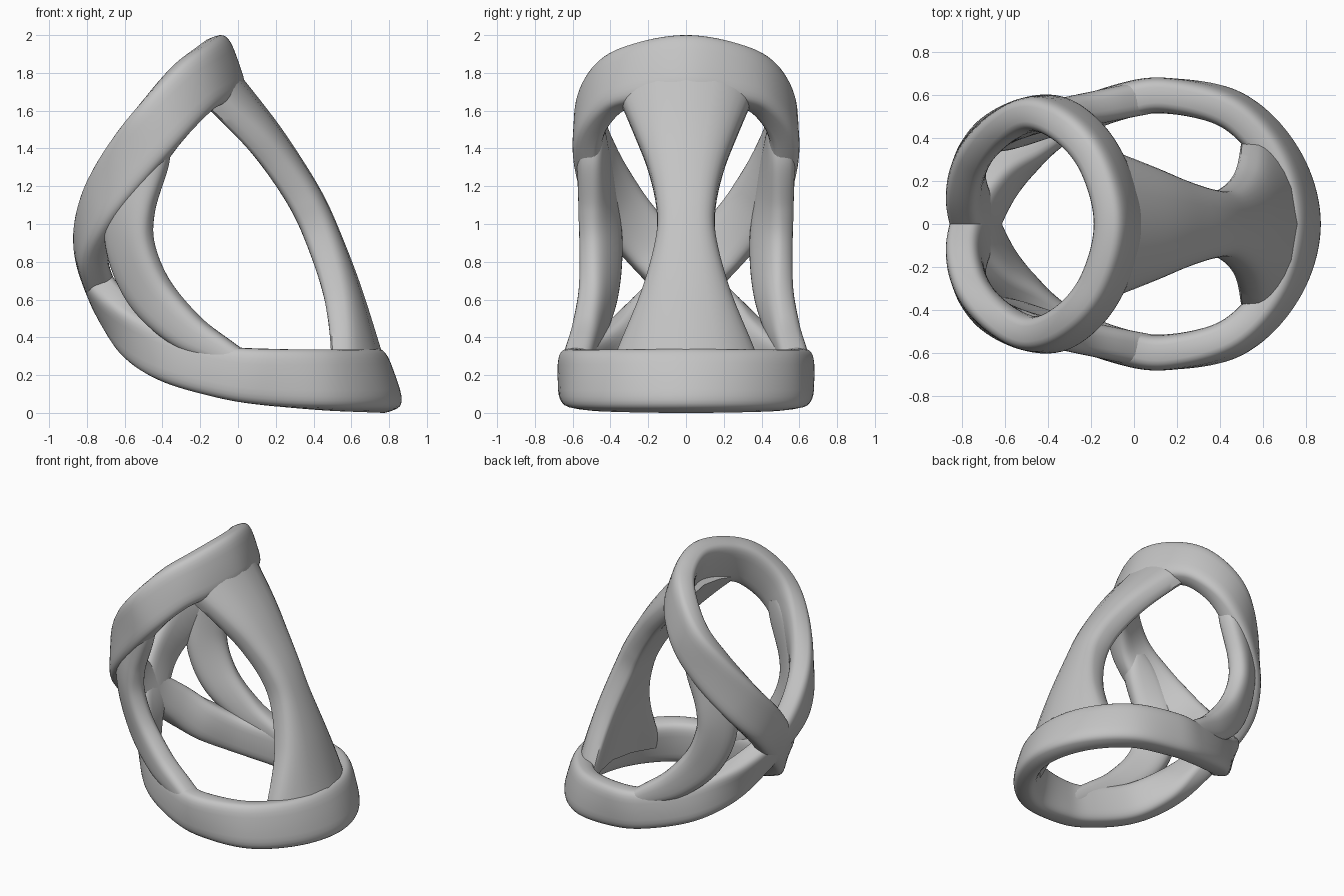
import bpy, math
from mathutils import Vector

cube = bpy.data.objects.get("Cube")
if cube:
    bpy.data.objects.remove(cube, do_unlink=True)

# Single matte grey
grey = bpy.data.materials.new("matte grey")
grey.use_nodes = True
COLOUR = (0.55, 0.55, 0.55, 1)
grey.diffuse_color = COLOUR
grey.node_tree.nodes["Principled BSDF"].inputs["Base Color"].default_value = COLOUR

SIDES = 28


def outline(power):
    """Rounded-rectangle section with unit half sizes."""
    pts = []
    for i in range(SIDES):
        a = math.tau * i / SIDES
        c, s = math.cos(a), math.sin(a)
        pts.append((math.copysign(abs(c) ** (2 / power), c),
                    math.copysign(abs(s) ** (2 / power), s)))
    return pts


def spline(rows, closed, steps):
    """Smooth curve through rows of numbers."""
    n = len(rows)
    at = lambda i: rows[i % n] if closed else rows[max(0, min(n - 1, i))]
    out = []
    for i in range(n if closed else n - 1):
        a, b, c, d = (at(i + k) for k in (-1, 0, 1, 2))
        for s in range(steps):
            t = s / steps
            out.append([0.5 * (2 * q + (r - p) * t + (2 * p - 5 * q + 4 * r - w) * t * t
                               + (3 * q - p - 3 * r + w) * t ** 3)
                        for p, q, r, w in zip(a, b, c, d)])
    if not closed:
        out.append(list(rows[-1]))
    return out


def sweep(name, rows, closed=False, thick=0.083, power=3.6, bend=0.0, steps=10):
    """Rows hold centre, outward direction and half width of the band."""
    path = spline(rows, closed, steps)
    n = len(path)
    verts, faces = [], []
    for i, row in enumerate(path):
        lo, hi = ((i - 1) % n, (i + 1) % n) if closed else (max(i - 1, 0), min(i + 1, n - 1))
        tangent = (Vector(path[hi][:3]) - Vector(path[lo][:3])).normalized()
        out = Vector(row[3:6])
        across = tangent.cross(out).normalized()
        out = across.cross(tangent).normalized()
        for u, v in outline(power):
            w = u * row[6]
            verts.append(Vector(row[:3]) + across * w + out * (v * thick - bend * w * w))
    for i in range(n if closed else n - 1):
        for k in range(SIDES):
            a, b = i * SIDES, (i + 1) % n * SIDES
            m = (k + 1) % SIDES
            faces.append((a + k, a + m, b + m, b + k))
    if not closed:
        faces.append(tuple(reversed(range(SIDES))))
        faces.append(tuple(range((n - 1) * SIDES, n * SIDES)))
    mesh = bpy.data.meshes.new(name)
    mesh.from_pydata(verts, [], faces)
    mesh.materials.append(grey)
    obj = bpy.data.objects.new(name, mesh)
    bpy.context.collection.objects.link(obj)
    bpy.ops.object.select_all(action="DESELECT")
    obj.select_set(True)
    bpy.context.view_layer.objects.active = obj
    bpy.ops.object.mode_set(mode="EDIT")
    bpy.ops.mesh.select_all(action="SELECT")
    bpy.ops.mesh.normals_make_consistent(inside=False)
    bpy.ops.object.mode_set(mode="OBJECT")
    bpy.ops.object.shade_smooth_by_angle(angle=math.radians(40))
    return obj


def mirrored(rows):
    return [(r[0], -r[1], r[2], r[3], -r[4], r[5], r[6]) for r in rows]


# Crossed double ring: upper loop, crossing, lower loop, then the mirrored way back
half = [
    (-.075, 0, 1.83, .94, 0, .33, .17),
    (-.13, .24, 1.795, .8, .5, .27, .165),
    (-.24, .41, 1.72, .5, .8, .2, .155),
    (-.40, .51, 1.545, 0, 1, 0, .15),
    (-.565, .475, 1.33, -.4, .9, .1, .15),
    (-.715, .355, 1.09, -.8, .5, 0, .15),
    (-.78, .185, .88, -1, .15, -.1, .145),
    (-.735, 0, .68, -.9, 0, -.35, .135),
    (-.645, -.17, .53, -.85, -.35, -.4, .135),
    (-.51, -.31, .39, -.7, -.7, -.15, .135),
    (-.33, -.46, .285, -.4, -.9, 0, .135),
    (-.07, -.565, .215, -.15, -1, 0, .14),
    (.15, -.595, .19, .05, -1, 0, .15),
    (.46, -.525, .175, .5, -.8, .15, .16),
    (.675, -.3, .17, .8, -.5, .25, .165),
    (.755, 0, .17, .94, 0, .33, .17),
]
sweep("crossed_rings", half + mirrored(half[-2:0:-1]), closed=True)

# Waisted front strap joining the two loops
strap = [
    (-.08, 0, 1.755, .75, 0, .66, .36),
    (.12, 0, 1.5, .78, 0, .62, .265),
    (.25, 0, 1.31, .82, 0, .57, .2),
    (.365, 0, 1.12, .87, 0, .5, .16),
    (.45, 0, .935, .92, 0, .4, .16),
    (.56, 0, .65, .95, 0, .3, .24),
    (.665, 0, .32, .96, 0, .25, .385),
    (.7, 0, .2, .96, 0, .25, .41),
]
sweep("front_strap", strap, thick=0.093, bend=0.9)

# Curved side struts, buried in the rings at both ends
strut = [
    (.1, .595, .2, -.1, 1, 0, .07),
    (-.08, .56, .32, -.2, .95, 0, .075),
    (-.28, .515, .44, -.4, .9, 0, .105),
    (-.47, .465, .64, -.55, .8, 0, .13),
    (-.57, .45, .88, -.6, .8, 0, .14),
    (-.565, .465, 1.1, -.5, .85, 0, .135),
    (-.48, .49, 1.35, -.3, .95, 0, .12),
    (-.43, .505, 1.48, -.1, 1, 0, .08),
]
sweep("left_strut", strut, thick=0.078, power=2.8)
sweep("right_strut", mirrored(strut), thick=0.078, power=2.8)
